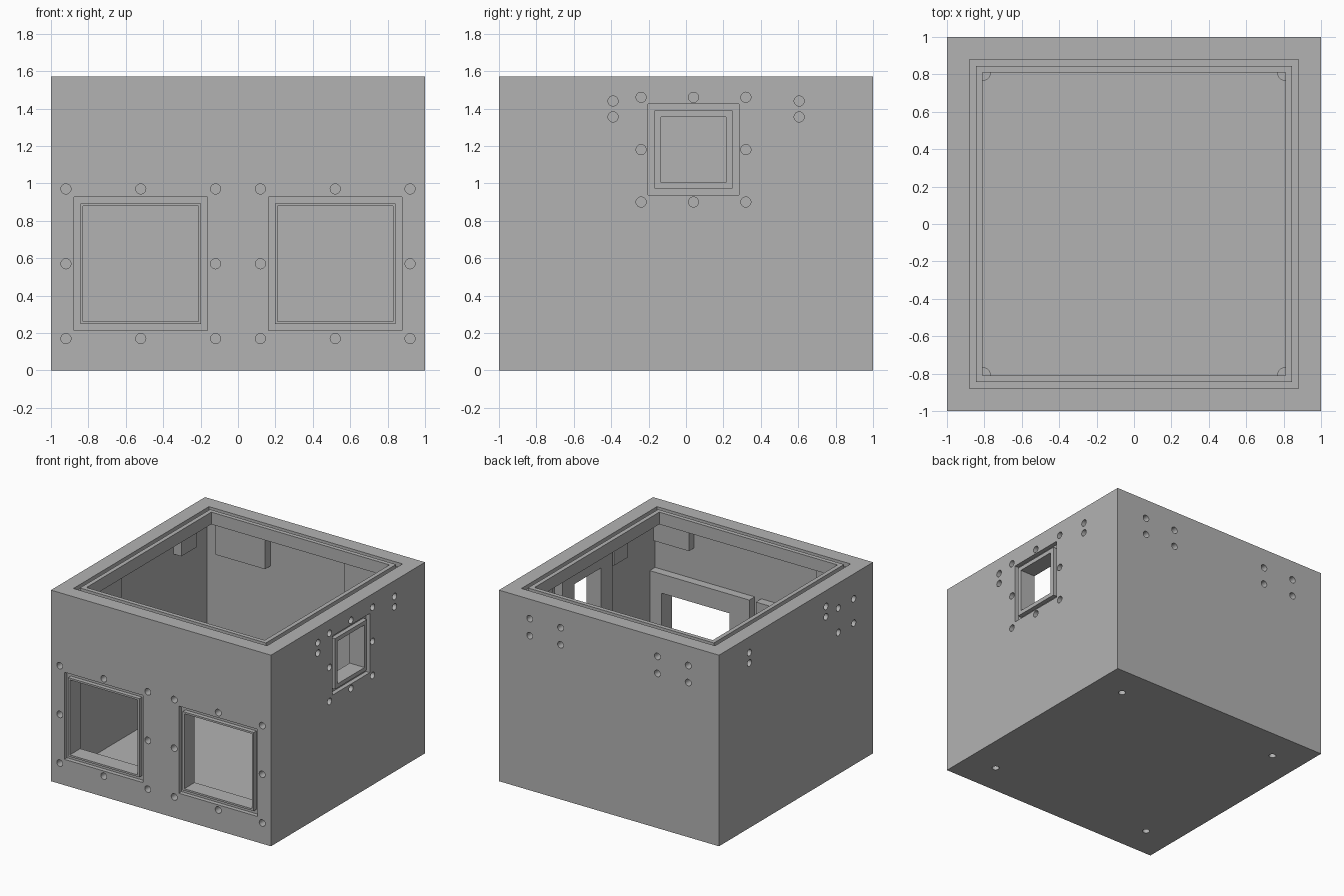
import bpy, bmesh, math
from mathutils import Vector

if "Cube" in bpy.data.objects:
    bpy.data.objects.remove(bpy.data.objects["Cube"], do_unlink=True)

H = 1.57          # overall height
WALL = 0.935      # inner wall plane
PAD = 0.865       # inner face of the thickened pads
LIP_Z = 1.47      # underside of the top lip

grey = bpy.data.materials.new("plain_grey")
grey.use_nodes = True
grey.diffuse_color = (0.45, 0.45, 0.45, 1)
grey.node_tree.nodes["Principled BSDF"].inputs["Base Color"].default_value = (0.45, 0.45, 0.45, 1)

# Maps (across, up, outward) of each side to model space
SIDES = {
    "front": lambda u, v, w: Vector((u, -w, v)),
    "back": lambda u, v, w: Vector((u, w, v)),
    "right": lambda u, v, w: Vector((w, u, v)),
    "left": lambda u, v, w: Vector((-w, u, v)),
    "top": lambda u, v, w: Vector((u, v, w)),
    "bottom": lambda u, v, w: Vector((u, v, -w)),
}


def prism(bm, side, outline, w0, w1):
    """Solid between two copies of an outline."""
    f = SIDES[side]
    lo = [bm.verts.new(f(u, v, w0)) for u, v in outline]
    hi = [bm.verts.new(f(u, v, w1)) for u, v in outline]
    n = len(outline)
    bm.faces.new(lo)
    bm.faces.new(hi)
    for i in range(n):
        j = (i + 1) % n
        bm.faces.new((lo[i], lo[j], hi[j], hi[i]))


def rect(u0, u1, v0, v1):
    return [(u0, v0), (u1, v0), (u1, v1), (u0, v1)]


def box(bm, side, u0, u1, v0, v1, w0, w1):
    prism(bm, side, rect(u0, u1, v0, v1), w0, w1)


def rod(bm, side, u, v, r, w0, w1, n=24):
    ring = [(u + r * math.cos(2 * math.pi * i / n), v + r * math.sin(2 * math.pi * i / n))
            for i in range(n)]
    prism(bm, side, ring, w0, w1)


def groove(bm, side, cu, cv, outer, inner, w0, w1):
    """Square ring for a seal groove, from half sizes."""
    f = SIDES[side]
    loops = []
    for h, w in ((outer, w0), (outer, w1), (inner, w1), (inner, w0)):
        loops.append([bm.verts.new(f(u, v, w))
                      for u, v in rect(cu - h, cu + h, cv - h, cv + h)])
    for k in range(4):
        a, b = loops[k], loops[(k + 1) % 4]
        for i in range(4):
            j = (i + 1) % 4
            bm.faces.new((a[i], a[j], b[j], b[i]))


def finish(bm, name):
    bmesh.ops.recalc_face_normals(bm, faces=bm.faces)
    me = bpy.data.meshes.new(name)
    bm.to_mesh(me)
    bm.free()
    me.materials.append(grey)
    ob = bpy.data.objects.new(name, me)
    bpy.context.collection.objects.link(ob)
    return ob


def combine(target, tool, operation):
    tool.hide_render = True
    mod = target.modifiers.new(operation.lower(), "BOOLEAN")
    mod.operation = operation
    mod.solver = "EXACT"
    mod.use_self = True
    mod.object = tool
    bpy.context.view_layer.objects.active = target
    bpy.ops.object.modifier_apply(modifier=mod.name)
    bpy.data.objects.remove(tool, do_unlink=True)


# Outer block
bm = bmesh.new()
box(bm, "top", -1, 1, -1, 1, 0, H)
housing = finish(bm, "housing")

# Main cavity, then the narrower mouth through the lip
bm = bmesh.new()
box(bm, "top", -WALL, WALL, -WALL, WALL, 0.05, LIP_Z)
combine(housing, finish(bm, "cavity_cutter"), "DIFFERENCE")
bm = bmesh.new()
box(bm, "top", -0.81, 0.81, -0.81, 0.81, 1.3, 1.7)
combine(housing, finish(bm, "mouth_cutter"), "DIFFERENCE")

# Thickened pads on the inner walls, sunk slightly into wall and lip
OUT, UP = 0.96, 1.5
bm = bmesh.new()
for s in (-1, 1):
    a, b = sorted((s * 0.03, s * 0.95))
    box(bm, "front", a, b, 0.10, 1.035, PAD, OUT)
    a, b = sorted((s * 0.58, s * 0.90))
    box(bm, "front", a, b, 1.29, UP, PAD, OUT)
    a, b = sorted((s * 0.36, s * 0.81))
    box(bm, "back", a, b, 1.20, UP, PAD, OUT)
box(bm, "right", -0.28, 0.37, 0.86, UP, PAD, OUT)
for side in ("right", "left"):
    box(bm, side, 0.50, 0.70, 1.31, UP, PAD, OUT)
box(bm, "right", -0.48, -0.30, 1.31, UP, PAD, OUT)
box(bm, "left", -0.83, -0.28, 1.09, UP, PAD, OUT)
# Low corner bosses on the floor
for sx in (-1, 1):
    for sy in (-1, 1):
        rod(bm, "top", sx * 0.81, sy * 0.81, 0.045, 0.03, 0.16)
combine(housing, finish(bm, "pads"), "UNION")

# Window openings
bm = bmesh.new()
windows = [("front", -0.52, 0.57, 0.308, 0.323, 0.358, 0.40),
           ("front", 0.52, 0.57, 0.308, 0.323, 0.358, 0.40),
           ("right", 0.04, 1.18, 0.175, 0.208, 0.243, 0.28)]
for side, u, v, hole, inner, outer, bolt in windows:
    box(bm, side, u - hole, u + hole, v - hole, v + hole, 0.8, 1.1)
combine(housing, finish(bm, "window_cutter"), "DIFFERENCE")

# Seal grooves and blind screw holes
bm = bmesh.new()
R, DEEP = 0.027, 0.92


def screw(side, u, v):
    rod(bm, side, u, v, R, DEEP, 1.05)


groove(bm, "top", 0, 0, 0.88, 0.845, H - 0.035, H + 0.1)
for side, u, v, hole, inner, outer, bolt in windows:
    groove(bm, side, u, v, outer, inner, 0.965, 1.1)
    for i in (-1, 0, 1):
        for j in (-1, 0, 1):
            if i or j:
                screw(side, u + i * bolt, v + j * bolt)
for side in ("left", "right"):
    for u in (-0.39, 0.605):
        for v in (1.355, 1.44):
            screw(side, u, v)
for u in (-0.55, -0.75):
    for v in (1.165, 1.365):
        screw("left", u, v)
for u in (-0.72, -0.44, 0.44, 0.72):
    for v in (1.27, 1.41):
        screw("back", u, v)
for u in (-0.74, 0.74):
    for v in (-0.74, 0.74):
        rod(bm, "bottom", u, v, R, -0.035, 0.05)
combine(housing, finish(bm, "detail_cutter"), "DIFFERENCE")

# Smooth the screw holes, keep all edges crisp
bpy.ops.object.select_all(action="DESELECT")
housing.select_set(True)
bpy.context.view_layer.objects.active = housing
bpy.ops.object.shade_smooth_by_angle(angle=math.radians(30))
